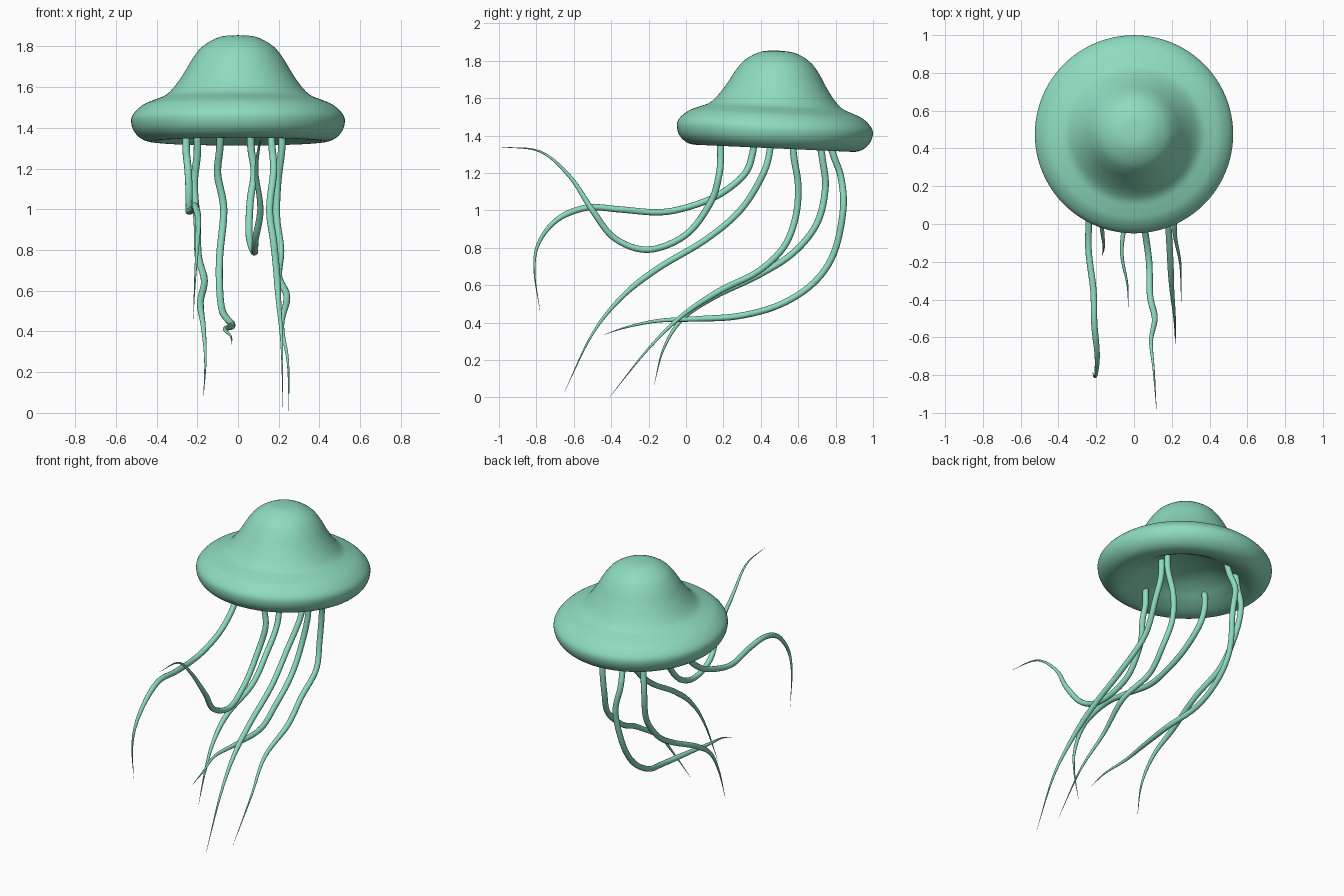
import bpy, bmesh, math
from mathutils import Vector, Matrix

mat = bpy.data.materials.new("sea_green")
mat.diffuse_color = (0.27, 0.72, 0.52, 1)


def smooth_path(points, steps=5):
    """Catmull-Rom interpolation through the given points."""
    p = [Vector(q) for q in points]
    p = [p[0] * 2 - p[1]] + p + [p[-1] * 2 - p[-2]]
    out = []
    for a, b, c, d in zip(p, p[1:], p[2:], p[3:]):
        for i in range(steps):
            t = i / steps
            out.append(0.5 * (2 * b + (c - a) * t + (2 * a - 5 * b + 4 * c - d) * t**2
                              + (3 * b - a - 3 * c + d) * t**3))
    return out + [p[-2]]


# Bell: (radius, height) profile, dome over a rolled brim, then the hollow underside
profile = [(0, 1.855), (0.09, 1.846), (0.17, 1.803), (0.22, 1.745), (0.262, 1.675),
           (0.31, 1.605), (0.355, 1.56), (0.41, 1.537), (0.465, 1.513), (0.51, 1.473),
           (0.525, 1.435), (0.512, 1.385), (0.475, 1.347), (0.425, 1.332), (0.37, 1.343),
           (0.30, 1.375), (0.24, 1.41), (0.16, 1.445), (0.08, 1.463), (0, 1.468)]
rings = smooth_path([(r, 0, z) for r, z in profile], 4)
rings[0].x = rings[-1].x = 0
bm = bmesh.new()
verts = [bm.verts.new((max(v.x, 0), 0, v.z)) for v in rings]
edges = [bm.edges.new(pair) for pair in zip(verts, verts[1:])]
bmesh.ops.spin(bm, geom=verts + edges, cent=(0, 0, 0), axis=(0, 0, 1),
               angle=math.tau, steps=96)
bmesh.ops.remove_doubles(bm, verts=bm.verts, dist=0.0005)
bmesh.ops.recalc_face_normals(bm, faces=bm.faces)
pivot = Vector((0, 0, 1.435))
bm.transform(Matrix.Translation((0, 0.475, 1.435)) @ Matrix.Rotation(math.radians(-2.6), 4, 'X')
             @ Matrix.Translation(-pivot))
for f in bm.faces:
    f.smooth = True
mesh = bpy.data.meshes.new("bell")
bm.to_mesh(mesh)
bm.free()
mesh.materials.append(mat)
bpy.context.collection.objects.link(bpy.data.objects.new("bell", mesh))


def tentacle(name, points):
    """Round strand along a path, tapering to a point at its end."""
    path = smooth_path(points, 6)
    curve = bpy.data.curves.new(name, 'CURVE')
    curve.dimensions = '3D'
    curve.bevel_depth = 0.0175
    curve.bevel_resolution = 4
    curve.use_fill_caps = True
    spline = curve.splines.new('POLY')
    spline.points.add(len(path) - 1)
    n = len(path) - 1
    for i, v in enumerate(path):
        spline.points[i].co = (*v, 1)
        t = i / n
        spline.points[i].radius = min(1, 0.03 + 0.97 * (1 - t) / 0.32) * (1.06 - 0.15 * t)
    spline.use_smooth = True
    curve.materials.append(mat)
    bpy.context.collection.objects.link(bpy.data.objects.new(name, curve))


# Trailing tentacles, root to tip
tentacle("tentacle_front_rising", [
    (0.06, 0.18, 1.40), (0.065, 0.185, 1.29), (0.08, 0.175, 1.18), (0.06, 0.13, 1.04),
    (0.055, 0.0, 0.87), (0.08, -0.2, 0.79), (0.085, -0.38, 0.85), (0.11, -0.5, 1.0),
    (0.09, -0.62, 1.18), (0.105, -0.78, 1.315), (0.12, -1.0, 1.34)])
tentacle("tentacle_left_arching", [
    (-0.25, 0.365, 1.41), (-0.255, 0.355, 1.30), (-0.245, 0.31, 1.19), (-0.24, 0.17, 1.08),
    (-0.24, 0.0, 1.015), (-0.24, -0.15, 0.99), (-0.215, -0.35, 1.005), (-0.21, -0.53, 1.015),
    (-0.195, -0.69, 0.95), (-0.2, -0.79, 0.82), (-0.21, -0.81, 0.67), (-0.22, -0.78, 0.46)])
tentacle("tentacle_right_inner", [
    (0.165, 0.455, 1.46), (0.165, 0.45, 1.33), (0.175, 0.41, 1.19), (0.155, 0.29, 1.0),
    (0.175, 0.1, 0.84), (0.19, -0.15, 0.69), (0.2, -0.34, 0.54), (0.215, -0.5, 0.34),
    (0.22, -0.65, 0.03)])
tentacle("tentacle_right_outer", [
    (0.215, 0.57, 1.44), (0.215, 0.575, 1.30), (0.195, 0.6, 1.13), (0.19, 0.585, 0.96),
    (0.21, 0.52, 0.80), (0.2, 0.38, 0.67), (0.24, 0.18, 0.57), (0.215, -0.03, 0.43),
    (0.245, -0.21, 0.25), (0.25, -0.41, 0.0)])
tentacle("tentacle_back_left", [
    (-0.2, 0.71, 1.39), (-0.2, 0.73, 1.27), (-0.215, 0.745, 1.12), (-0.2, 0.70, 0.93),
    (-0.195, 0.57, 0.77), (-0.165, 0.38, 0.65), (-0.185, 0.15, 0.54), (-0.17, -0.02, 0.42),
    (-0.16, -0.12, 0.26), (-0.17, -0.17, 0.07)])
tentacle("tentacle_back_middle", [
    (-0.085, 0.76, 1.39), (-0.09, 0.79, 1.29), (-0.10, 0.83, 1.17), (-0.07, 0.84, 1.0),
    (-0.09, 0.79, 0.77), (-0.09, 0.68, 0.61), (-0.075, 0.5, 0.495), (-0.03, 0.28, 0.435),
    (-0.045, 0.05, 0.42), (-0.065, -0.15, 0.41), (-0.035, -0.32, 0.375), (-0.03, -0.44, 0.335)])
